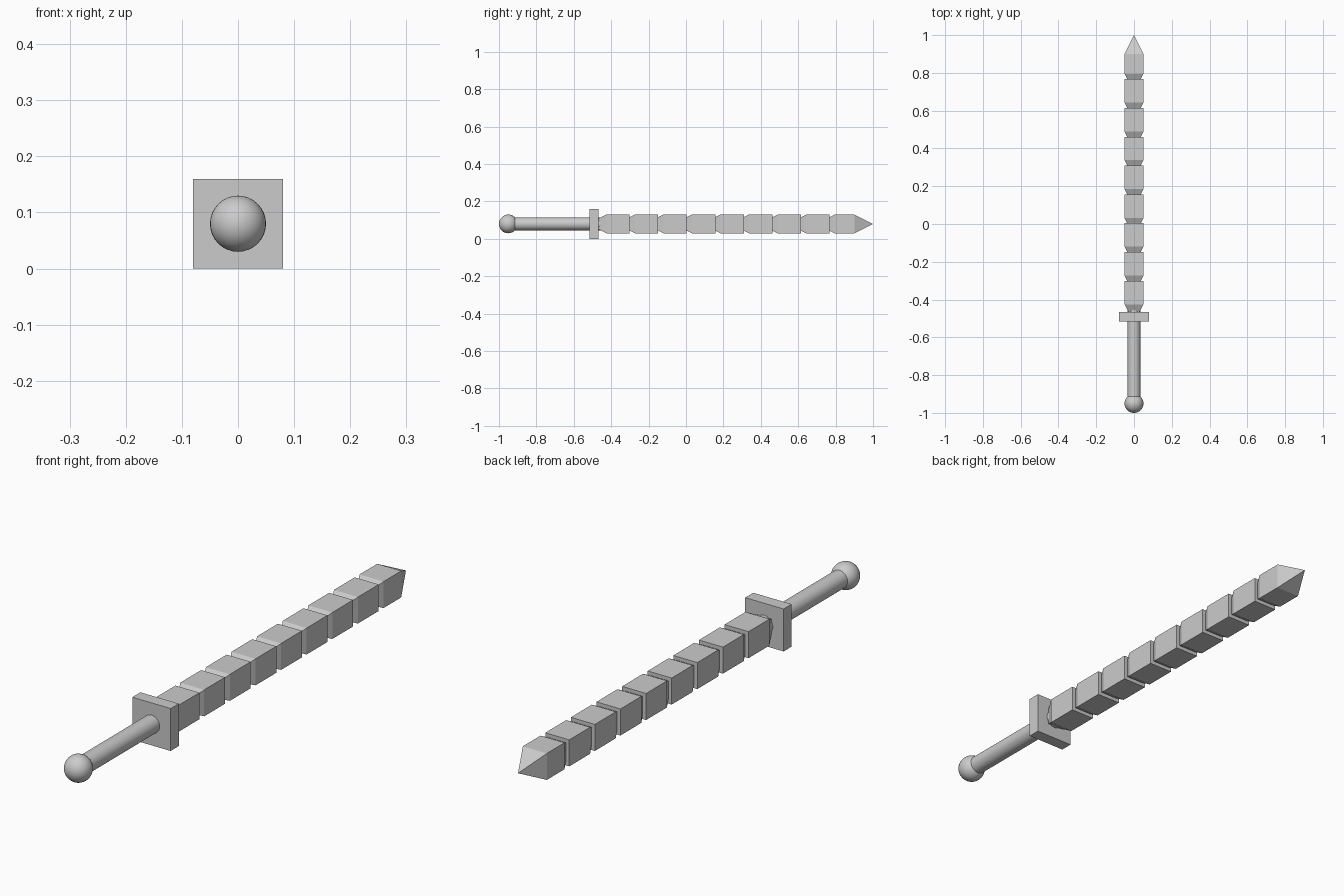
import bpy, bmesh, math
from mathutils import Matrix, Vector

default = bpy.data.objects.get("Cube")
if default:
    bpy.data.objects.remove(default, do_unlink=True)

MID = 0.08          # height of the long axis
HALF = 0.05         # half width of a blade segment
PITCH = 0.1525      # spacing of the segments
COUNT = 9

grey = bpy.data.materials.new("plain grey")
grey.use_nodes = True
grey.diffuse_color = (0.6, 0.6, 0.6, 1)
grey.node_tree.nodes["Principled BSDF"].inputs["Base Color"].default_value = (0.6, 0.6, 0.6, 1)


def finish(name, bm, smooth=False):
    bmesh.ops.recalc_face_normals(bm, faces=bm.faces)
    mesh = bpy.data.meshes.new(name)
    bm.to_mesh(mesh)
    bm.free()
    mesh.materials.append(grey)
    ob = bpy.data.objects.new(name, mesh)
    bpy.context.collection.objects.link(ob)
    if smooth:
        bpy.ops.object.select_all(action='DESELECT')
        ob.select_set(True)
        bpy.context.view_layer.objects.active = ob
        bpy.ops.object.shade_smooth_by_angle(angle=math.radians(40))
    return ob


def square_loft(name, profile):
    """Square sections along y from (y, half width) pairs; zero makes a point."""
    bm = bmesh.new()
    rings = []
    for y, h in profile:
        corners = [(0, 0)] if h == 0 else [(-h, -h), (h, -h), (h, h), (-h, h)]
        rings.append([bm.verts.new((x, y, MID + z)) for x, z in corners])
    for a, b in zip(rings, rings[1:]):
        for i in range(4):
            j = (i + 1) % 4
            tail = [b[0]] if len(b) == 1 else [b[j], b[i]]
            bm.faces.new([a[i], a[j]] + tail)
    for ring in (rings[0], rings[-1]):
        if len(ring) == 4:
            bm.faces.new(ring)
    return finish(name, bm)


def rod(name, y0, y1, radius):
    bm = bmesh.new()
    place = Matrix.Translation(Vector((0, (y0 + y1) / 2, MID))) @ Matrix.Rotation(math.pi / 2, 4, 'X')
    bmesh.ops.create_cone(bm, cap_ends=True, segments=32, radius1=radius,
                          radius2=radius, depth=y1 - y0, matrix=place)
    return finish(name, bm, True)


# Pommel ball
bm = bmesh.new()
bmesh.ops.create_uvsphere(bm, u_segments=32, v_segments=16, radius=0.05,
                          matrix=Matrix.Translation((0, -0.95, MID)))
finish("pommel", bm, True)

# Grip, guard and the round core inside the blade
rod("grip", -0.94, -0.49, 0.034)
square_loft("guard", [(-0.515, 0.08), (-0.467, 0.08)])
rod("blade_core", -0.48, 0.83, 0.035)

# Blade segments: tapered root, square body, and a point on the last one
for i in range(COUNT):
    y = -0.425 + i * PITCH
    root = [(y - 0.05, 0.025), (y, HALF)]
    if i == COUNT - 1:
        square_loft("blade_tip", root + [(0.90, HALF), (1.0, 0)])
    else:
        square_loft(f"blade_segment_{i + 1}", root + [(y + 0.124, HALF)])
